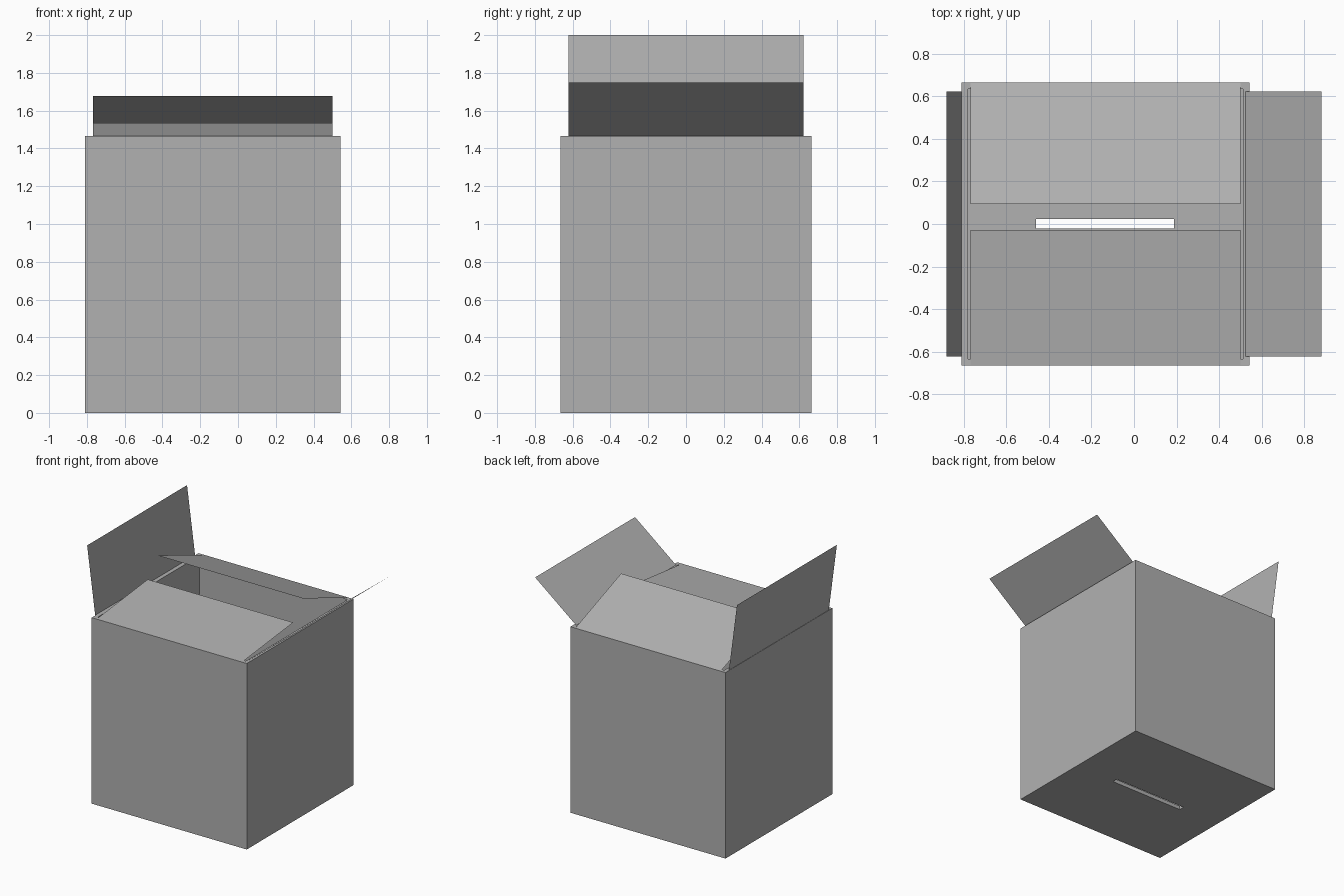
import bpy

if "Cube" in bpy.data.objects:
    bpy.data.objects.remove(bpy.data.objects["Cube"])

X0, X1, Y, H, T = -0.81, 0.542, 0.665, 1.466, 0.03

# dark grey card
card = bpy.data.materials.new("card")
card.diffuse_color = (0.44, 0.44, 0.44, 1)
card.use_nodes = True
card.node_tree.nodes["Principled BSDF"].inputs["Base Color"].default_value = card.diffuse_color


def make_mesh(name, verts, faces):
    me = bpy.data.meshes.new(name)
    me.from_pydata(verts, [], faces)
    me.materials.append(card)
    ob = bpy.data.objects.new(name, me)
    bpy.context.collection.objects.link(ob)
    return ob


def block(name, x0, x1, y0, y1, z0, z1):
    bpy.ops.mesh.primitive_cube_add(
        size=1, location=((x0 + x1) / 2, (y0 + y1) / 2, (z0 + z1) / 2))
    ob = bpy.context.object
    ob.name = name
    ob.scale = (x1 - x0, y1 - y0, z1 - z0)
    bpy.ops.object.transform_apply(location=True, rotation=False, scale=True)
    ob.data.materials.append(card)
    return ob


def cut(target, cutter):
    m = target.modifiers.new("cut", 'BOOLEAN')
    m.operation = 'DIFFERENCE'
    m.solver = 'EXACT'
    m.object = cutter
    bpy.context.view_layer.objects.active = target
    bpy.ops.object.modifier_apply(modifier=m.name)
    bpy.data.objects.remove(cutter, do_unlink=True)


def flap(name, profile, a, b, along_y):
    # sweep a thin (offset, height) profile from a to b along one axis
    verts = []
    for o, z in profile:
        verts += [(o, a, z), (o, b, z)] if along_y else [(a, o, z), (b, o, z)]
    faces = [(2 * i, 2 * i + 1, 2 * i + 3, 2 * i + 2)
             for i in range(len(profile) - 1)]
    if not along_y:
        faces = [f[::-1] for f in faces]
    return make_mesh(name, verts, faces)


# carton body: hollow, open top, slot left between the bottom flaps
body = block("carton_body", X0, X1, -Y, Y, 0, H)
cut(body, block("cavity_cutter", X0 + T, X1 - T, -Y + T, Y - T, T, H + 0.2))
cut(body, block("slot_cutter", -0.46, 0.187, -0.02, 0.024, -0.1, 0.2))

# side flaps, folded outwards
flap("left_flap", [(-0.796, H + 0.001), (-0.81, H + 0.002), (-0.88, 2.0)], -0.622, 0.622, True)
flap("right_flap", [(0.523, H), (0.88, 1.748)], -0.622, 0.622, True)

# front and back flaps, half closed over the opening
flap("front_flap", [(-0.662, H), (-0.028, 1.535)], -0.768, 0.501, False)
flap("back_flap", [(0.662, H), (0.093, 1.678)], -0.768, 0.501, False)
